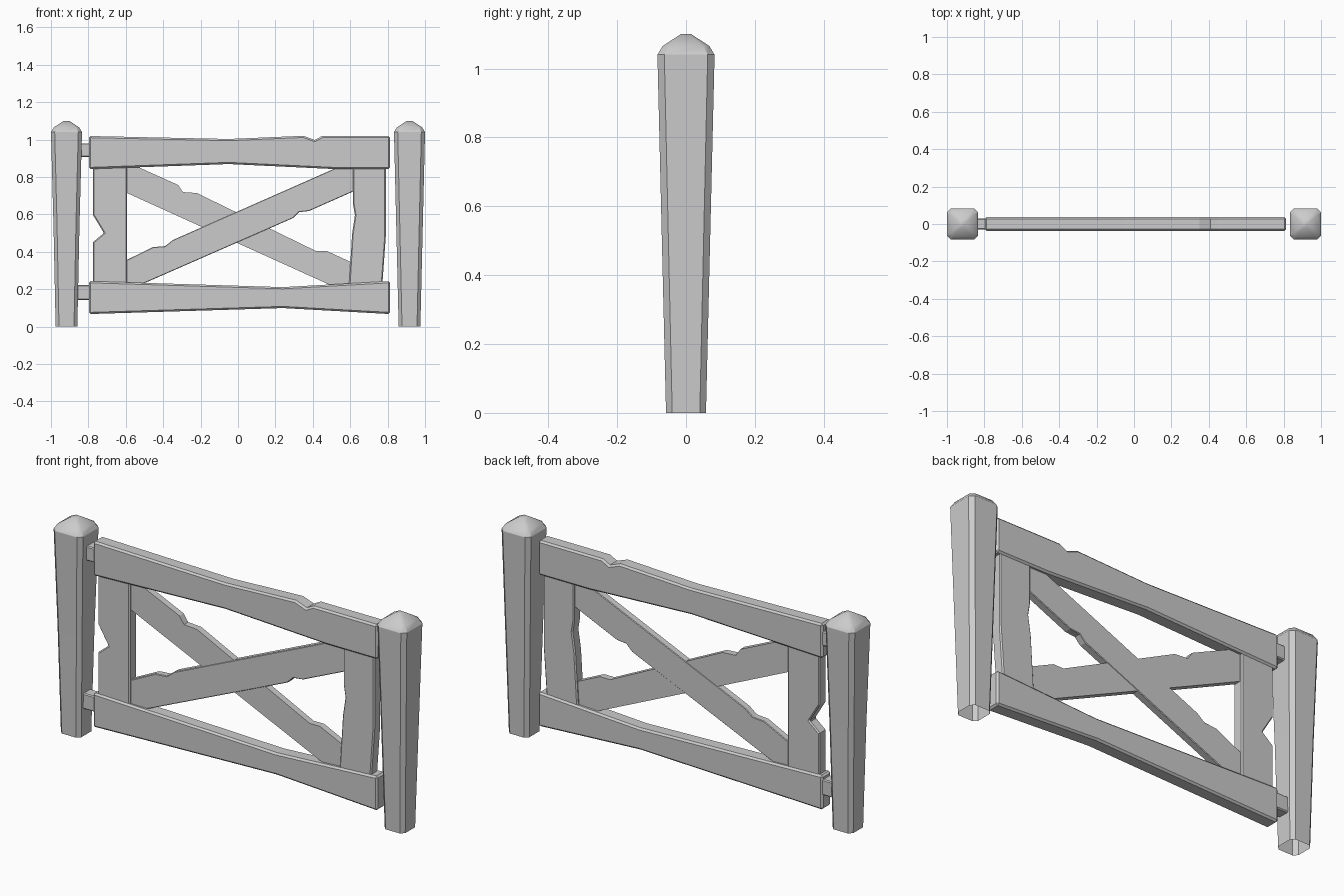
import bpy, bmesh, math

if "Cube" in bpy.data.objects:
    bpy.data.objects.remove(bpy.data.objects["Cube"])


def make_object(name, bm, smooth=None):
    bmesh.ops.recalc_face_normals(bm, faces=bm.faces[:])
    mesh = bpy.data.meshes.new(name)
    bm.to_mesh(mesh)
    bm.free()
    obj = bpy.data.objects.new(name, mesh)
    bpy.context.collection.objects.link(obj)
    if smooth:
        bpy.ops.object.select_all(action='DESELECT')
        obj.select_set(True)
        bpy.context.view_layer.objects.active = obj
        bpy.ops.object.shade_smooth_by_angle(angle=math.radians(smooth))
    return obj


def plank(name, outline, depth, bevel=0.0):
    """Extrude an x/z outline symmetrically along y, then chamfer its rim."""
    bm = bmesh.new()
    face = bm.faces.new([bm.verts.new((x, -depth, z)) for x, z in outline])
    ext = bmesh.ops.extrude_face_region(bm, geom=[face])
    for v in ext['geom']:
        if isinstance(v, bmesh.types.BMVert):
            v.co.y = depth
    obj = make_object(name, bm)
    if bevel:
        mod = obj.modifiers.new("chamfer", 'BEVEL')
        mod.width = bevel
        mod.segments = 1
        mod.limit_method = 'ANGLE'
        mod.angle_limit = math.radians(60)
    return obj


def post(name, cx, rings):
    """Loft chamfered squares; each ring is half width, chamfer, z, largest local x."""
    bm = bmesh.new()
    loops = []
    for h, c, z, limit in rings:
        i = h - c
        pts = [(h, -i), (h, i), (i, h), (-i, h), (-h, i), (-h, -i), (-i, -h), (i, -h)]
        loops.append([bm.verts.new((cx + min(x, limit), y, z)) for x, y in pts])
    for a, b in zip(loops, loops[1:]):
        for k in range(8):
            n = (k + 1) % 8
            bm.faces.new((a[k], a[n], b[n], b[k]))
    bm.faces.new(loops[-1])
    return make_object(name, bm, smooth=30)


# Tapered gate posts with domed caps and open undersides
foot = [(0.058, 0.018, 0, 1)]
cap = [(0.083, 0.02, 1.04, 1), (0.068, 0.018, 1.065, 1), (0.015, 0.005, 1.1, 1)]
dent = [(0.0695, 0.019, 0.545, 1), (0.0688, 0.019, 0.515, 0.056), (0.068, 0.019, 0.485, 1)]
post("hinge_post", -0.917, foot + dent + cap)
post("latch_post", 0.917, foot + cap)

# Horizontal rails
plank("top_rail", [(-0.797, 1.019), (-0.05, 1.003), (0.35, 1.02), (0.41, 0.998),
                   (0.45, 1.019), (0.813, 1.019), (0.813, 0.842), (0.52, 0.842),
                   (-0.05, 0.869), (-0.797, 0.842)], 0.037, 0.009)
plank("bottom_rail", [(-0.797, 0.243), (0.24, 0.211), (0.813, 0.243),
                      (0.813, 0.067), (0.24, 0.099), (-0.797, 0.067)], 0.037, 0.009)

# Upright boards with worn edges
plank("left_upright", [(-0.775, 0.86), (-0.594, 0.86), (-0.594, 0.2), (-0.775, 0.2),
                       (-0.775, 0.452), (-0.717, 0.5), (-0.775, 0.596)], 0.028, 0.006)
plank("right_upright", [(0.615, 0.86), (0.79, 0.86), (0.79, 0.48), (0.77, 0.2),
                        (0.592, 0.2), (0.61, 0.495), (0.625, 0.596), (0.615, 0.655)],
      0.028, 0.006)

# Crossed braces
plank("rising_brace", [(-0.62, 0.344), (-0.455, 0.425), (-0.39, 0.43), (-0.348, 0.463),
                       (0.51, 0.842), (0.57, 0.865), (0.64, 0.865), (0.64, 0.733),
                       (0.38, 0.618), (0.326, 0.612), (0.294, 0.58), (-0.487, 0.238),
                       (-0.575, 0.205), (-0.62, 0.205)], 0.019, 0.003)
plank("falling_brace", [(-0.62, 0.726), (-0.62, 0.865), (-0.56, 0.865), (-0.32, 0.757),
                        (-0.294, 0.719), (-0.22, 0.714), (0.417, 0.404), (0.476, 0.404),
                        (0.64, 0.328), (0.64, 0.205), (0.53, 0.205)], 0.017)

# Hinge blocks between the post and the rails
for label, z0, z1 in (("upper", 0.906, 0.98), ("lower", 0.142, 0.222)):
    plank(label + "_hinge", [(-0.88, z0), (-0.78, z0), (-0.78, z1), (-0.88, z1)], 0.03, 0.005)
